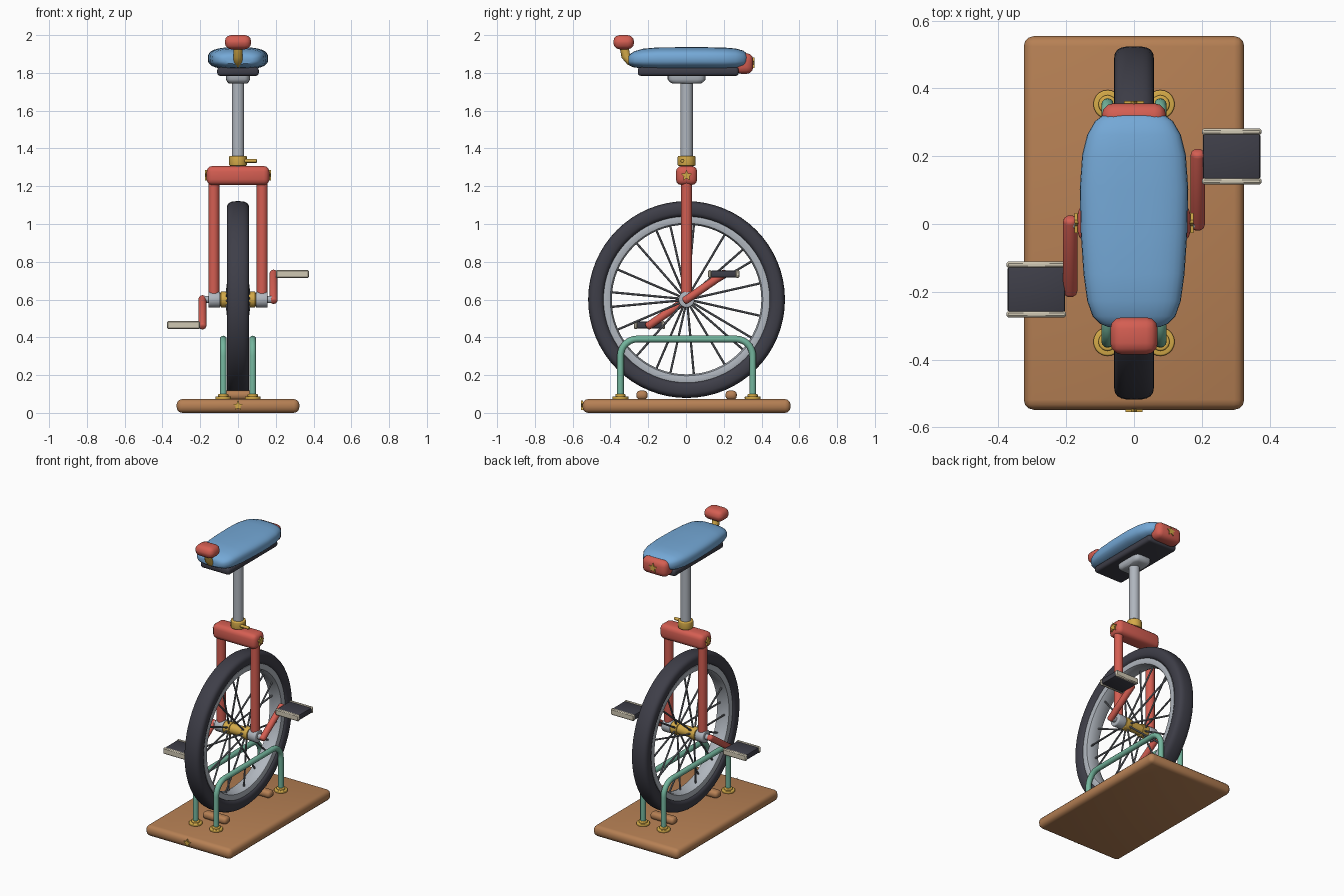
import bpy, bmesh, math
from mathutils import Vector, Matrix

if "Cube" in bpy.data.objects:
    bpy.data.objects.remove(bpy.data.objects["Cube"])


def material(name, r, g, b):
    m = bpy.data.materials.new(name)
    lin = [((c / 255 + 0.055) / 1.055) ** 2.4 for c in (r, g, b)]
    m.diffuse_color = (*lin, 1)
    m.use_nodes = True
    m.node_tree.nodes["Principled BSDF"].inputs["Base Color"].default_value = m.diffuse_color
    return m


RED = material("coral red", 212, 94, 82)
BLUE = material("sky blue", 116, 168, 214)
WOOD = material("warm wood", 182, 128, 84)
DARK = material("dark rubber", 62, 62, 72)
SILVER = material("silver", 176, 182, 190)
GOLD = material("gold", 212, 170, 72)
TEAL = material("teal", 116, 182, 158)
CREAM = material("cream", 208, 200, 180)
GREY = material("spoke grey", 118, 121, 128)


def finish(name, bm, mat):
    bmesh.ops.recalc_face_normals(bm, faces=bm.faces[:])
    me = bpy.data.meshes.new(name)
    bm.to_mesh(me)
    bm.free()
    me.materials.append(mat)
    ob = bpy.data.objects.new(name, me)
    bpy.context.collection.objects.link(ob)
    return ob


def bevel(bm, edges, width, seg):
    bmesh.ops.bevel(bm, geom=edges, offset=width, segments=seg, profile=0.5,
                    affect='EDGES', clamp_overlap=True)


def box(name, lo, hi, mat, width=0.0, seg=3):
    bm = bmesh.new()
    bmesh.ops.create_cube(bm, size=1)
    lo, hi = Vector(lo), Vector(hi)
    for v in bm.verts:
        v.co = Vector(((lo[i] + hi[i]) / 2 + v.co[i] * (hi[i] - lo[i])) for i in range(3))
    if width:
        bevel(bm, bm.edges[:], width, seg)
    return finish(name, bm, mat)


def rod(name, p, q, r, mat, width=0.0, n=20, seg=3):
    """Cylinder from p to q, end rims optionally rounded."""
    p, q = Vector(p), Vector(q)
    bm = bmesh.new()
    bmesh.ops.create_cone(bm, cap_ends=True, segments=n, radius1=r, radius2=r, depth=(q - p).length)
    if width:
        bevel(bm, [e for e in bm.edges if abs(e.verts[0].co.z - e.verts[1].co.z) < 1e-5], width, seg)
    rot = (q - p).to_track_quat('Z', 'Y').to_matrix().to_4x4()
    bm.transform(Matrix.Translation((p + q) / 2) @ rot)
    return finish(name, bm, mat)


def loft(name, rings, mat, closed=False):
    """Skin closed rings of points; cap the ends unless the rings form a loop."""
    bm = bmesh.new()
    rows = [[bm.verts.new(p) for p in ring] for ring in rings]
    n = len(rows[0])
    for a, b in zip(rows, rows[1:] + (rows[:1] if closed else [])):
        for i in range(n):
            bm.faces.new((a[i], a[(i + 1) % n], b[(i + 1) % n], b[i]))
    if not closed:
        bm.faces.new(rows[0])
        bm.faces.new(rows[-1])
    return finish(name, bm, mat)


def superellipse(a, b, power, n):
    pts = []
    for i in range(n):
        t = 2 * math.pi * i / n
        c, s = math.cos(t), math.sin(t)
        pts.append((math.copysign(abs(c) ** (2 / power), c) * a,
                    math.copysign(abs(s) ** (2 / power), s) * b))
    return pts


def wheel_ring(name, profile, mat, seg=64):
    """Spin a closed (x, radius) profile round the axle."""
    rings = []
    for k in range(seg):
        t = 2 * math.pi * k / seg
        rings.append([(x, r * math.cos(t), HUB_Z + r * math.sin(t)) for x, r in profile])
    return loft(name, rings, mat, closed=True)


def star(name, centre, axis, r, thick):
    bm = bmesh.new()
    side = Vector((0, 1, 0)) if axis == 'X' else Vector((1, 0, 0))
    out = Vector((1, 0, 0)) if axis == 'X' else Vector((0, 1, 0))
    pts = []
    for i in range(10):
        t, rad = math.pi * i / 5, (r if i % 2 == 0 else r * 0.48)
        pts.append(bm.verts.new(Vector(centre) - out * thick / 2
                                + side * rad * math.sin(t) + Vector((0, 0, rad * math.cos(t)))))
    f = bm.faces.new(pts)
    ext = bmesh.ops.extrude_face_region(bm, geom=[f])
    bmesh.ops.translate(bm, vec=out * thick, verts=[v for v in ext['geom'] if isinstance(v, bmesh.types.BMVert)])
    return finish(name, bm, GOLD)


def tube(name, pts, r, mat):
    cu = bpy.data.curves.new(name, 'CURVE')
    cu.dimensions = '3D'
    cu.bevel_depth, cu.bevel_resolution, cu.use_fill_caps = r, 4, True
    sp = cu.splines.new('POLY')
    sp.points.add(len(pts) - 1)
    for pt, co in zip(sp.points, pts):
        pt.co = (*co, 1)
    cu.materials.append(mat)
    ob = bpy.data.objects.new(name, cu)
    bpy.context.collection.objects.link(ob)
    bpy.ops.object.select_all(action='DESELECT')
    ob.select_set(True)
    bpy.context.view_layer.objects.active = ob
    bpy.ops.object.convert(target='MESH')


HUB_Z = 0.6

# Display base with chocks and star
box("base_board", (-0.325, -0.551, 0), (0.325, 0.551, 0.073), WOOD, 0.03)
star("base_star", (0, -0.553, 0.038), 'Y', 0.027, 0.01)
for s, side in ((-1, "front"), (1, "back")):
    box(side + "_chock", (-0.09, s * 0.236 - 0.03, 0.07), (0.09, s * 0.236 + 0.03, 0.118), WOOD, 0.02)

# Stand hoops with foot flanges
for s, side in ((-1, "left"), (1, "right")):
    x, R, top = s * 0.078, 0.09, 0.391
    path = [(x, -0.35, 0.07)]
    for a0, cy in ((180, -0.35 + R), (90, 0.35 - R)):
        for k in range(9):
            t = math.radians(a0 - k * 90 / 8)
            path.append((x, cy + R * math.cos(t), top - R + R * math.sin(t)))
    path.append((x, 0.35, 0.07))
    tube(side + "_stand_hoop", path, 0.018, TEAL)
    for y in (-0.35, 0.35):
        rod(side + "_stand_foot", (x, y, 0.07), (x, y, 0.088), 0.042, GOLD, 0.005)
        rod(side + "_stand_foot_ring", (x, y, 0.08), (x, y, 0.1), 0.027, GOLD, 0.005)

# Wheel: tyre, rim, hub, spokes
wheel_ring("tyre", [(x, 0.478 + r) for x, r in superellipse(0.059, 0.043, 3, 24)], DARK)
wheel_ring("rim", [(-0.047, 0.44), (-0.05, 0.425), (-0.045, 0.404), (-0.025, 0.396),
                   (0.025, 0.396), (0.045, 0.404), (0.05, 0.425), (0.047, 0.44)], SILVER)
rod("hub", (-0.1, 0, HUB_Z), (0.1, 0, HUB_Z), 0.034, GOLD)
for s in (-1, 1):
    rod("hub_flange", (s * 0.045, 0, HUB_Z), (s * 0.092, 0, HUB_Z), 0.042, GOLD, 0.004)
    rod("bearing", (s * 0.095, 0, HUB_Z), (s * 0.157, 0, HUB_Z), 0.043, SILVER, 0.006)
for k in range(20):
    t = 2 * math.pi * (k + 0.5) / 20
    x, t2 = (0.06 if k % 2 else -0.06), t + (0.06 if k % 4 < 2 else -0.06)
    rod("spoke", (x, 0.03 * math.cos(t), HUB_Z + 0.03 * math.sin(t)),
        (x * 0.25, 0.405 * math.cos(t2), HUB_Z + 0.405 * math.sin(t2)), 0.006, GREY, n=8)
rod("axle", (-0.19, 0, HUB_Z), (0.19, 0, HUB_Z), 0.019, SILVER)

# Cranks and pedals, opposite each other
for s, side in ((-1, "left"), (1, "right")):
    end = Vector((s * 0.188, s * 0.196, HUB_Z + s * 0.135))
    hub = Vector((s * 0.188, 0, HUB_Z))
    d = (end - hub).normalized() * 0.02
    rod(side + "_crank", hub - d, end + d, 0.021, RED, 0.014)
    y, z = end.y, end.z
    xs = sorted((s * 0.203, s * 0.373))
    rod(side + "_pedal_axle", end, (s * 0.22, y, z), 0.012, SILVER)
    box(side + "_pedal_pad", (xs[0], y - 0.068, z - 0.019), (xs[1], y + 0.068, z + 0.019), DARK, 0.008, 2)
    for e in (-1, 1):
        box(side + "_pedal_plate", (xs[0] - 0.003, y + e * 0.073 - 0.01, z - 0.021),
            (xs[1] + 0.003, y + e * 0.073 + 0.01, z + 0.021), CREAM, 0.006, 1)

# Fork with crown and stars
for s, side in ((-1, "left"), (1, "right")):
    rod(side + "_fork_leg", (s * 0.128, 0, 0.62), (s * 0.128, 0, 1.26), 0.029, RED)
    star(side + "_crown_star", (s * 0.169, 0, 1.256), 'X', 0.031, 0.012)
box("fork_crown", (-0.166, -0.056, 1.206), (0.166, 0.056, 1.307), RED, 0.03)

# Seat post, clamp with lever, bracket
rod("seat_post", (0, 0, 1.28), (0, 0, 1.77), 0.033, SILVER, n=24)
rod("post_clamp", (0, 0, 1.308), (0, 0, 1.36), 0.047, GOLD, 0.006, n=24)
rod("clamp_lever", (0.02, -0.022, 1.334), (0.1, -0.022, 1.334), 0.01, GOLD, 0.004, n=12)
loft("seat_bracket", [[(x * k, y * k, z) for x, y in superellipse(0.063, 0.1, 5, 24)]
                      for z, k in ((1.745, 0.78), (1.752, 0.9), (1.765, 1), (1.79, 1))], SILVER)

# Seat: dark pan, lofted cushion, rear bumper
box("seat_pan", (-0.11, -0.258, 1.784), (0.11, 0.276, 1.83), DARK, 0.016)
stations = [(-0.307, 0.075, 1.848, 1.888), (-0.297, 0.1, 1.838, 1.902), (-0.275, 0.122, 1.829, 1.915),
            (-0.23, 0.138, 1.822, 1.928), (-0.15, 0.149, 1.818, 1.935), (-0.03, 0.157, 1.818, 1.936),
            (0.1, 0.16, 1.818, 1.936), (0.2, 0.153, 1.818, 1.934), (0.26, 0.138, 1.822, 1.929),
            (0.3, 0.115, 1.83, 1.918), (0.32, 0.088, 1.842, 1.902), (0.327, 0.065, 1.855, 1.89)]
loft("seat_cushion", [[(x, y, (lo + hi) / 2 + z) for x, z in superellipse(w, (hi - lo) / 2, 2.8, 32)]
                      for y, w, lo, hi in stations], BLUE)
box("rear_bumper", (-0.095, 0.255, 1.795), (0.095, 0.353, 1.904), RED, 0.035)
star("rear_star", (0, 0.354, 1.85), 'Y', 0.031, 0.01)

# Front grab handle
tube("handle_stem", [(0, -0.27, 1.85), (0, -0.3, 1.865), (0, -0.322, 1.89), (0, -0.333, 1.95)], 0.024, GOLD)
box("handle_knob", (-0.07, -0.388, 1.925), (0.07, -0.278, 2.0), RED, 0.034)

# Centre the model and smooth the shading
bpy.ops.object.select_all(action='DESELECT')
for ob in bpy.context.collection.objects:
    ob.location.y += 0.003
    ob.select_set(True)
    bpy.context.view_layer.objects.active = ob
bpy.ops.object.shade_smooth_by_angle(angle=math.radians(40))
